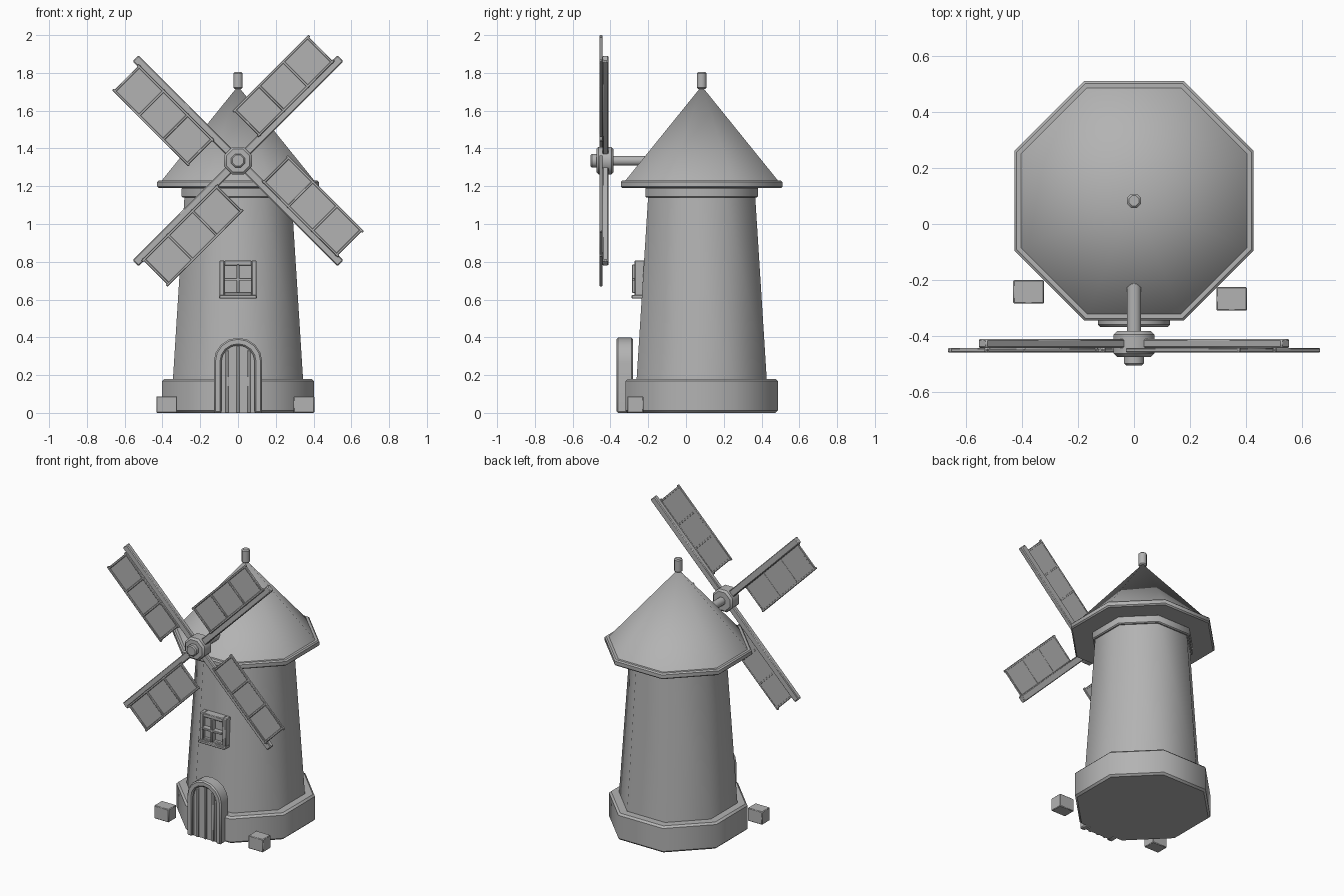
import bpy
import bmesh
import math
from mathutils import Matrix, Vector

old = bpy.data.objects.get("Cube")
if old:
    bpy.data.objects.remove(old, do_unlink=True)

# One plain grey for everything
grey = bpy.data.materials.new("plain grey")
grey.use_nodes = True
COLOR = (0.45, 0.45, 0.45, 1)
grey.diffuse_color = COLOR
grey.node_tree.nodes["Principled BSDF"].inputs["Base Color"].default_value = COLOR

CY = 0.083                 # tower axis
HUB = Vector((0, 0, 1.335))  # sail axis
K = 1 / math.cos(math.pi / 8)  # flat radius to corner radius


def finish(name, bm, bevel=0.0):
    bmesh.ops.recalc_face_normals(bm, faces=bm.faces)
    mesh = bpy.data.meshes.new(name)
    bm.to_mesh(mesh)
    bm.free()
    obj = bpy.data.objects.new(name, mesh)
    bpy.context.collection.objects.link(obj)
    mesh.materials.append(grey)
    if bevel:
        mod = obj.modifiers.new("soft edges", "BEVEL")
        mod.width = bevel
        mod.segments = 1
        mod.limit_method = "ANGLE"
        mod.angle_limit = math.radians(60)
    bpy.ops.object.select_all(action="DESELECT")
    obj.select_set(True)
    bpy.context.view_layer.objects.active = obj
    bpy.ops.object.shade_smooth_by_angle(angle=math.radians(50))
    return obj


def add_box(bm, x, y, z, matrix=Matrix()):
    """Box between pairs of limits on each axis."""
    size = Matrix.Diagonal((x[1] - x[0], y[1] - y[0], z[1] - z[0], 1))
    mid = Matrix.Translation((sum(x) / 2, sum(y) / 2, sum(z) / 2))
    bmesh.ops.create_cube(bm, size=1, matrix=matrix @ mid @ size)


def box(name, x, y, z, bevel=0.004, matrix=Matrix()):
    bm = bmesh.new()
    add_box(bm, x, y, z, matrix)
    return finish(name, bm, bevel)


def octagon(name, r1, r2, z1, z2, bevel=0.0):
    """Eight-sided upright part, radii measured to the flats."""
    bm = bmesh.new()
    place = Matrix.Translation((0, CY, (z1 + z2) / 2)) @ Matrix.Rotation(math.pi / 8, 4, "Z")
    bmesh.ops.create_cone(bm, cap_ends=True, segments=8, radius1=r1 * K,
                          radius2=r2 * K, depth=z2 - z1, matrix=place)
    return finish(name, bm, bevel)


def axle_part(name, r, y1, y2, sides, bevel):
    """Cylinder lying along y through the hub."""
    bm = bmesh.new()
    place = (Matrix.Translation((0, (y1 + y2) / 2, HUB.z)) @ Matrix.Rotation(math.pi / 2, 4, "X")
             @ Matrix.Rotation(math.pi / sides, 4, "Z"))
    bmesh.ops.create_cone(bm, cap_ends=True, segments=sides, radius1=r, radius2=r,
                          depth=y2 - y1, matrix=place)
    return finish(name, bm, bevel)


def arch(r, spring, steps=8):
    """Door outline from bottom right, over the top, to bottom left."""
    curve = [(r * math.cos(math.pi * i / steps), spring + r * math.sin(math.pi * i / steps))
             for i in range(steps + 1)]
    return [(r, 0)] + curve + [(-r, 0)]


def extrude_y(bm, points, y1, y2):
    face = bm.faces.new([bm.verts.new((x, y1, z)) for x, z in points])
    out = bmesh.ops.extrude_face_region(bm, geom=[face])
    verts = [g for g in out["geom"] if isinstance(g, bmesh.types.BMVert)]
    bmesh.ops.translate(bm, verts=verts, vec=(0, y2 - y1, 0))


# Tower
octagon("stone_base", 0.403, 0.403, 0, 0.18, 0.012)
octagon("tower_wall", 0.345, 0.28, 0.17, 1.2)
octagon("tower_collar", 0.298, 0.298, 1.14, 1.195, 0.006)
octagon("roof_rim", 0.428, 0.428, 1.19, 1.23, 0.008)
octagon("roof", 0.408, 0, 1.225, 1.73)
octagon("roof_finial", 0.025, 0.025, 1.715, 1.805, 0.007)

# Hub and axle
axle_part("axle", 0.028, -0.40, 0.0, 8, 0)
axle_part("hub", 0.079, -0.475, -0.383, 8, 0.012)
axle_part("hub_cap", 0.039, -0.505, -0.465, 8, 0.007)

# Four sails, each built pointing up and then turned
for i, place in enumerate(("upper_left", "lower_left", "lower_right", "upper_right")):
    turn = Matrix.Translation(HUB) @ Matrix.Rotation(-math.pi / 4 - i * math.pi / 2, 4, "Y")
    box(place + "_spar", (-0.022, 0.022), (-0.443, -0.411), (0.03, 0.767), 0.005, turn)
    box(place + "_cloth", (-0.2, -0.015), (-0.451, -0.444), (0.172, 0.727), 0, turn)
    bm = bmesh.new()
    for n in range(4):
        z = 0.178 + n * 0.181
        add_box(bm, (-0.205, -0.01), (-0.459, -0.443), (z - 0.007, z + 0.007), turn)
    for x in (-0.201, -0.018):
        add_box(bm, (x - 0.007, x + 0.007), (-0.459, -0.443), (0.165, 0.735), turn)
    finish(place + "_lattice", bm, 0.003)

# Door with arched surround
bm = bmesh.new()
outer, inner = arch(0.128, 0.27), arch(0.088, 0.27)
extrude_y(bm, outer + inner[::-1], -0.368, -0.28)
finish("door_surround", bm, 0.008)
bm = bmesh.new()
extrude_y(bm, arch(0.09, 0.27), -0.347, -0.28)
finish("door_panel", bm)
for x in (-0.058, 0, 0.058):
    top = 0.355 if x == 0 else 0.33
    box("door_batten", (x - 0.009, x + 0.009), (-0.357, -0.34), (0, top), 0.003)

# Window
bm = bmesh.new()
for side in (-1, 1):
    edge = sorted((side * 0.072, side * 0.098))
    add_box(bm, edge, (-0.272, -0.215), (0.61, 0.807))
    add_box(bm, (-0.072, 0.072), (-0.272, -0.215),
            (0.78, 0.807) if side > 0 else (0.61, 0.638))
finish("window_frame", bm, 0.004)
box("window_pane", (-0.075, 0.075), (-0.25, -0.21), (0.63, 0.785), 0)
bm = bmesh.new()
add_box(bm, (-0.007, 0.007), (-0.285, -0.245), (0.635, 0.785))
add_box(bm, (-0.073, 0.073), (-0.285, -0.245), (0.7, 0.714))
finish("window_bars", bm, 0.002)
box("window_sill", (-0.1, 0.1), (-0.288, -0.22), (0.605, 0.625))

# Loose blocks beside the door
box("right_block", (-0.432, -0.322), (-0.285, -0.2), (0, 0.088))
box("left_block", (0.294, 0.404), (-0.31, -0.225), (0, 0.088))
